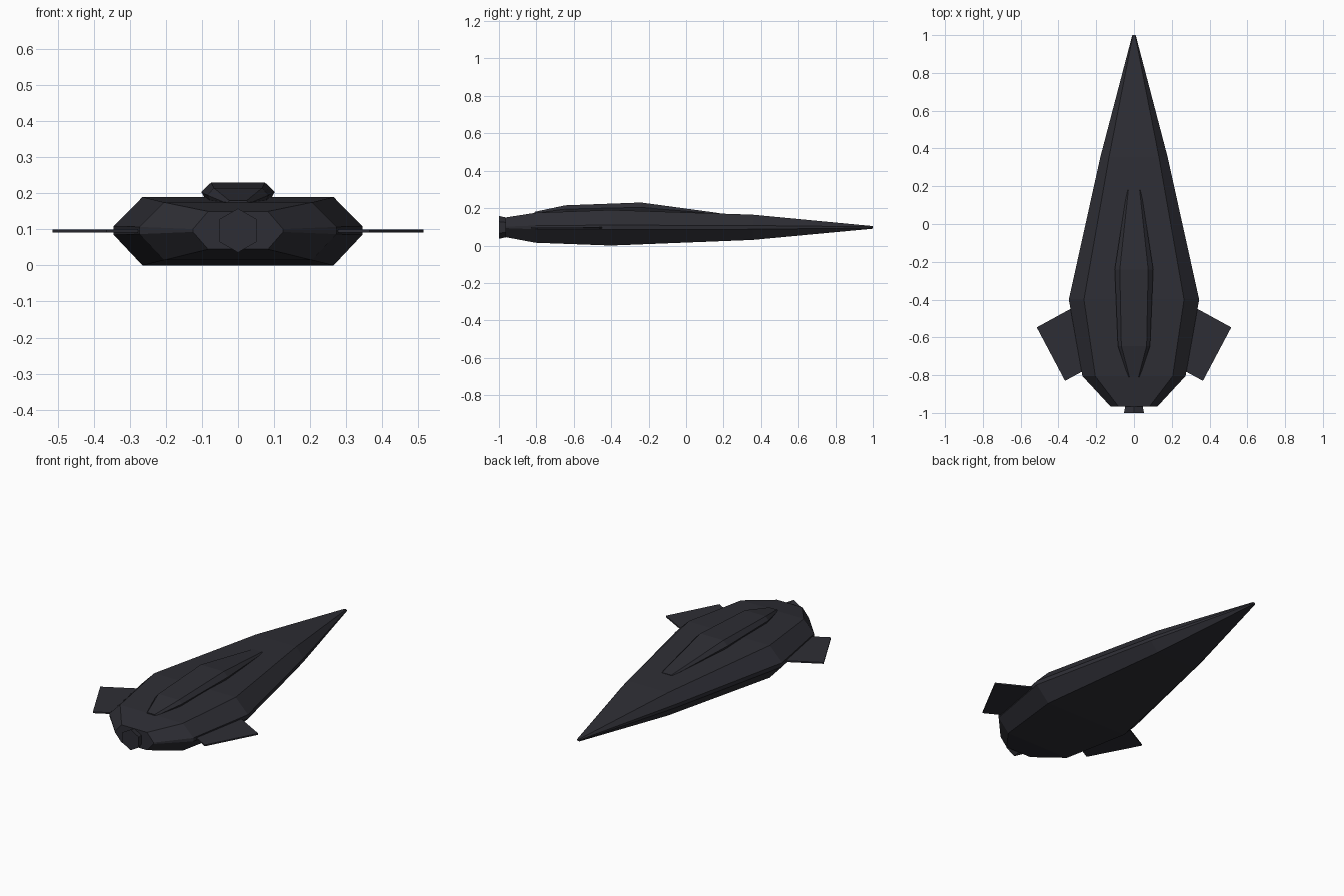
import bpy
import bmesh

cube = bpy.data.objects.get("Cube")
if cube:
    bpy.data.objects.remove(cube, do_unlink=True)

# One dark slate colour for the whole craft
slate = bpy.data.materials.new("dark slate")
slate.use_nodes = True
colour = (0.027, 0.027, 0.035, 1)
slate.diffuse_color = colour
slate.node_tree.nodes["Principled BSDF"].inputs["Base Color"].default_value = colour


def loft(name, rings):
    """Skin a list of equal-length point rings and cap both ends."""
    bm = bmesh.new()
    loops = [[bm.verts.new(p) for p in ring] for ring in rings]
    n = len(loops[0])
    for a, b in zip(loops, loops[1:]):
        for i in range(n):
            j = (i + 1) % n
            bm.faces.new((a[i], a[j], b[j], b[i]))
    bm.faces.new(loops[0])
    bm.faces.new(loops[-1])
    bmesh.ops.recalc_face_normals(bm, faces=bm.faces)
    mesh = bpy.data.meshes.new(name)
    bm.to_mesh(mesh)
    bm.free()
    mesh.materials.append(slate)
    obj = bpy.data.objects.new(name, mesh)
    bpy.context.collection.objects.link(obj)
    return obj


def section(y, half):
    """Mirror the right-hand (x, z) profile, listed top to bottom."""
    return [(x, y, z) for x, z in half] + [(-x, y, z) for x, z in reversed(half)]


# Hull: y, outer half width, flat half width, bottom, top, half height of side band
hull_stations = [
    (-0.965, 0.125, 0.083, 0.045, 0.15, 0.004),
    (-0.805, 0.273, 0.205, 0.015, 0.175, 0.01),
    (-0.4, 0.345, 0.265, 0.0, 0.19, 0.012),
    (0.355, 0.178, 0.132, 0.03, 0.165, 0.01),
    (1.0, 0.009, 0.006, 0.09, 0.104, 0.003),
]
loft("hull", [
    section(y, [(flat, top), (wide, 0.097 + band), (wide, 0.097 - band), (flat, low)])
    for y, wide, flat, low, top, band in hull_stations
])

# Raised spine: y, top half width, edge half width, base half width, top, edge, base
spine_stations = [
    (-0.81, 0.024, 0.03, 0.024, 0.18, 0.172, 0.15),
    (-0.645, 0.067, 0.085, 0.07, 0.215, 0.195, 0.16),
    (-0.24, 0.075, 0.102, 0.08, 0.23, 0.204, 0.165),
    (0.18, 0.03, 0.037, 0.03, 0.173, 0.168, 0.15),
]
loft("spine", [
    section(y, [(a, top), (b, edge), (c, base)])
    for y, a, b, c, top, edge, base in spine_stations
])

# Flared hexagonal nozzle at the stern
loft("nozzle", [
    [(x * r, y, 0.097 + z * r) for x, z in
     ((0, 1), (0.87, 0.5), (0.87, -0.5), (0, -1), (-0.87, -0.5), (-0.87, 0.5))]
    for y, r in ((-1.0, 0.061), (-0.94, 0.048))
])

# Flat swept fins, rooted inside the hull
fin_outline = [(0.233, -0.393), (0.515, -0.547), (0.365, -0.83), (0.083, -0.676)]
for side, sign in (("left", 1), ("right", -1)):
    loft(side + "_fin", [[(sign * x, y, z) for x, y in fin_outline]
                         for z in (0.092, 0.1)])
